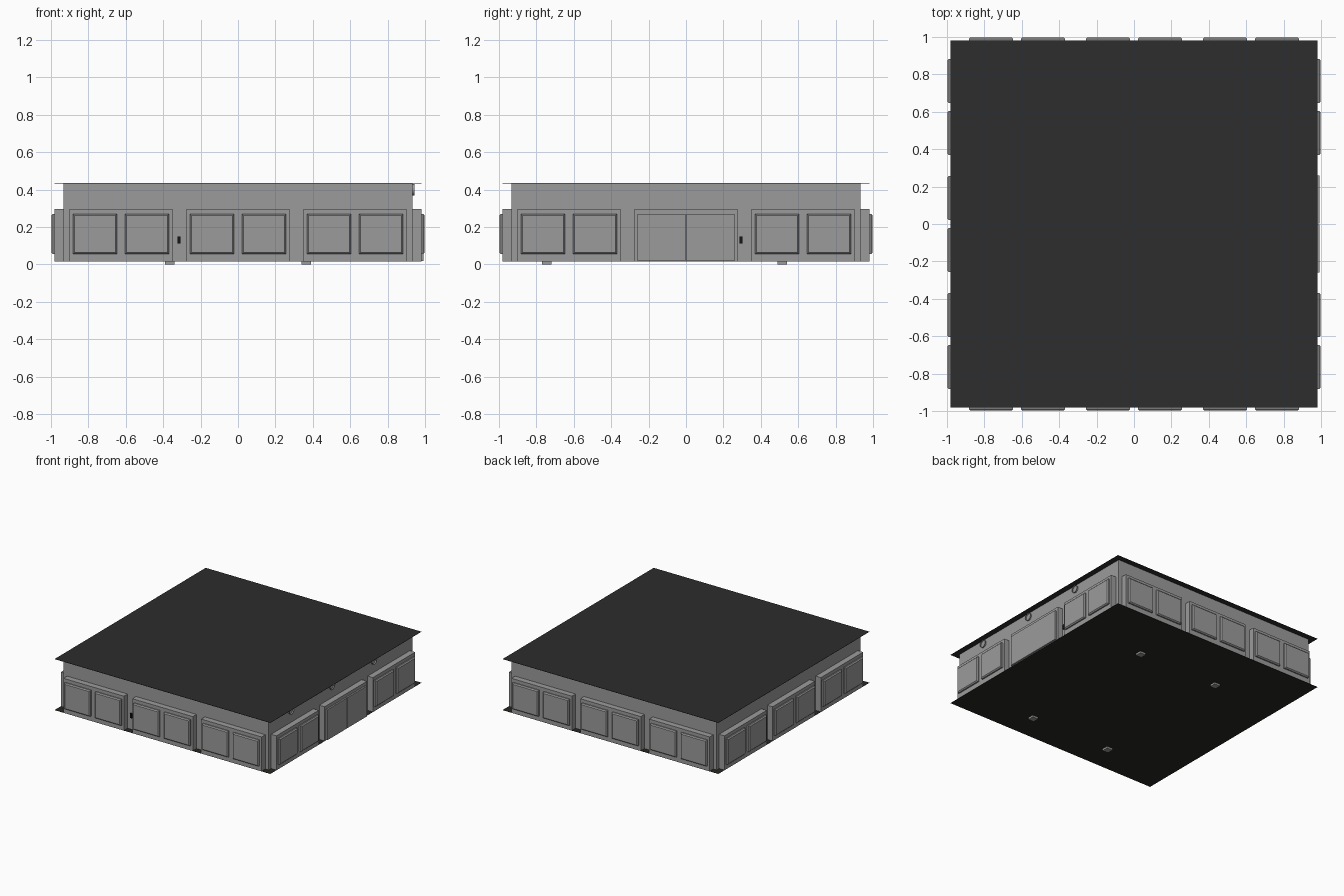
import bpy, bmesh, math
from mathutils import Matrix, Vector

if "Cube" in bpy.data.objects:
    bpy.data.objects.remove(bpy.data.objects["Cube"])


def material(name, r, g, b):
    m = bpy.data.materials.new(name)
    m.diffuse_color = (r, g, b, 1)
    m.use_nodes = True
    m.node_tree.nodes["Principled BSDF"].inputs["Base Color"].default_value = m.diffuse_color
    return m


GREY = material("wall grey", 0.33, 0.33, 0.33)
ROOF = material("roof charcoal", 0.026, 0.026, 0.026)
BASE = material("underside black", 0.02, 0.022, 0.016)
BLACK = material("reader black", 0.008, 0.008, 0.008)

WALL, SLAB, Z0, Z1 = 0.932, 0.98, 0.016, 0.436


def finish(name, bm, mat):
    bmesh.ops.recalc_face_normals(bm, faces=bm.faces)
    me = bpy.data.meshes.new(name)
    bm.to_mesh(me)
    bm.free()
    me.materials.append(mat)
    ob = bpy.data.objects.new(name, me)
    bpy.context.collection.objects.link(ob)
    return ob


def box(name, lo, hi, mat, rot=0, chamfer=0):
    """Box from lo to hi; chamfer shrinks its outward (-y) face."""
    bm = bmesh.new()
    bmesh.ops.create_cube(bm, size=1)
    lo, hi = Vector(lo), Vector(hi)
    for v in bm.verts:
        v.co = Vector([(lo[i] + hi[i]) / 2 + v.co[i] * (hi[i] - lo[i]) for i in range(3)])
    if chamfer:
        front = [e for e in bm.edges if all(abs(v.co.y - lo.y) < 1e-5 for v in e.verts)]
        bmesh.ops.bevel(bm, geom=front, offset=chamfer, segments=1, affect='EDGES')
    bm.transform(Matrix.Rotation(rot, 4, 'Z'))
    return finish(name, bm, mat)


# main body, roof sheet and base sheet
box("walls", (-WALL, -WALL, Z0 + 0.001), (WALL, WALL, Z1 - 0.002), GREY)
box("roof_sheet", (-SLAB, -SLAB, Z1 - 0.002), (SLAB, SLAB, Z1), ROOF)
box("base_sheet", (-SLAB, -SLAB, Z0 - 0.001), (SLAB, SLAB, Z0 + 0.001), BASE)

# three raised bays on each side, each with a pair of panels
for side, label in enumerate(("front", "right", "back", "left")):
    rot = side * math.pi / 2
    for c in (-0.626, 0, 0.626):
        box(label + "_bay", (c - 0.275, -SLAB, Z0 + 0.001),
            (c + 0.275, -WALL + 0.005, 0.298), GREY, rot)
        for s in (-1, 1):
            if label == "right" and c == 0:
                # double door reaching the floor
                a, b = sorted((s * 0.0015, s * 0.258))
                box("door_leaf", (a, -0.993, 0.02), (b, -SLAB + 0.002, 0.27), GREY, rot)
            else:
                m = c + s * 0.139
                box(label + "_panel", (m - 0.118, -0.998, 0.055),
                    (m + 0.118, -SLAB + 0.002, 0.27), GREY, rot, 0.008)

# small black readers beside the doors
box("front_reader", (-0.324, -0.942, 0.112), (-0.308, -WALL + 0.002, 0.15), BLACK)
box("right_reader", (0.286, -0.942, 0.112), (0.302, -WALL + 0.002, 0.15), BLACK, math.pi / 2)

# round rims above the right-hand bays
for y in (-0.65, -0.12, 0.425):
    bm = bmesh.new()
    bmesh.ops.create_cone(bm, cap_ends=False, segments=24, radius1=0.03, radius2=0.03, depth=0.012)
    bm.transform(Matrix.Translation((WALL + 0.005, y, 0.4)) @ Matrix.Rotation(math.pi / 2, 4, 'Y'))
    finish("wall_rim", bm, GREY)

# feet
for x in (-0.365, 0.365):
    for y in (-0.745, 0.515):
        box("foot", (x - 0.026, y - 0.026, 0), (x + 0.026, y + 0.026, Z0), GREY)
